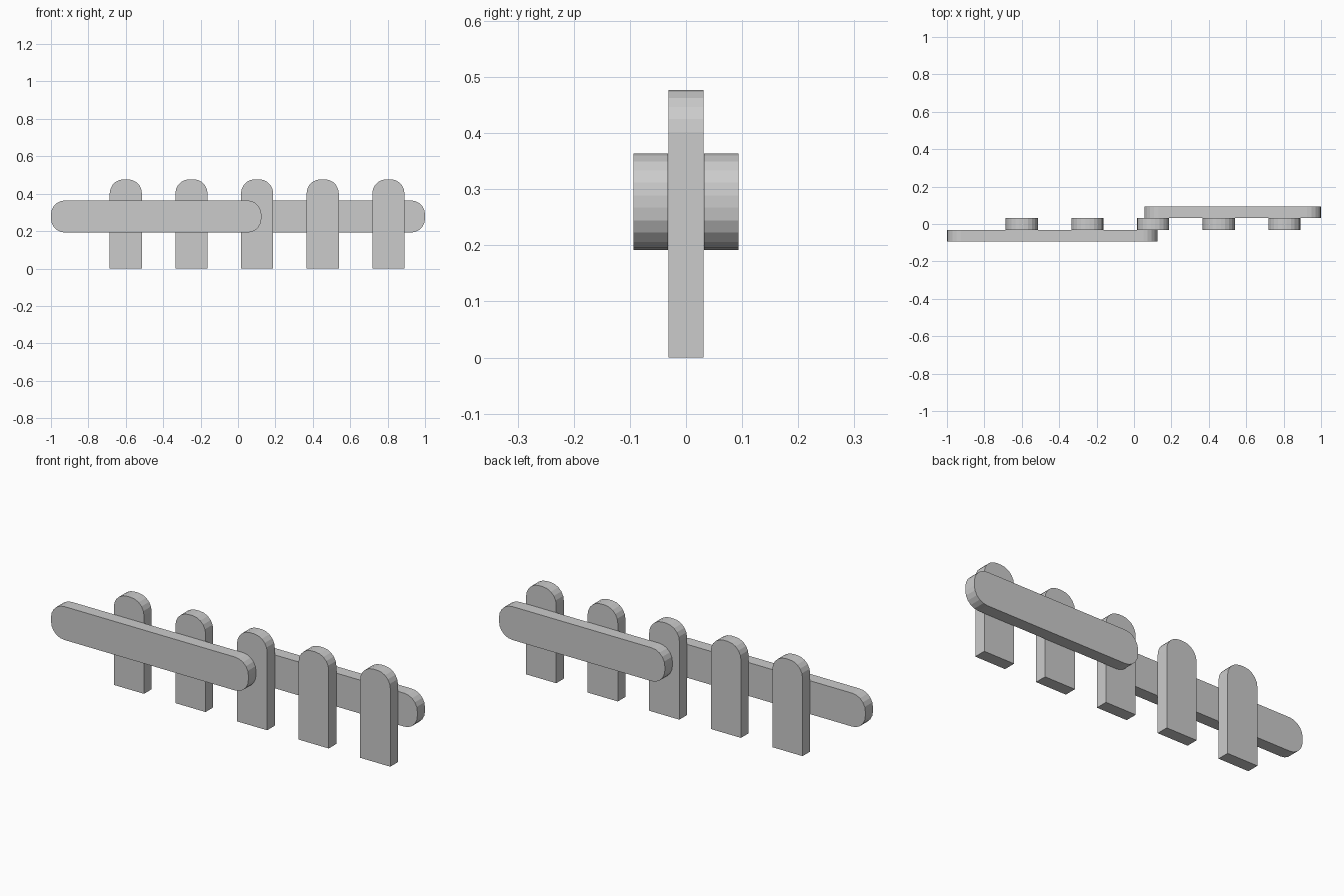
import bpy
import bmesh
from math import sin, cos, pi

cube = bpy.data.objects.get("Cube")
if cube:
    bpy.data.objects.remove(cube, do_unlink=True)

# One plain grey for the whole fence
grey = bpy.data.materials.new("plain grey")
grey.use_nodes = True
colour = (0.6, 0.6, 0.6, 1)
grey.diffuse_color = colour
grey.node_tree.nodes["Principled BSDF"].inputs["Base Color"].default_value = colour

RADIUS = 0.075
STEPS = 5


def corner(x, z, start):
    """Points of a quarter circle, anticlockwise from the start angle."""
    angles = [start + pi / 2 * i / STEPS for i in range(STEPS + 1)]
    return [(x + RADIUS * cos(a), z + RADIUS * sin(a)) for a in angles]


def plank(name, x0, x1, z0, z1, y0, y1, round_bottom):
    """Board in the xz plane with rounded corners, extruded along y."""
    r = RADIUS
    outline = corner(x1 - r, z1 - r, 0) + corner(x0 + r, z1 - r, pi / 2)
    if round_bottom:
        outline += corner(x0 + r, z0 + r, pi) + corner(x1 - r, z0 + r, 1.5 * pi)
    else:
        outline += [(x0, z0), (x1, z0)]
    bm = bmesh.new()
    face = bm.faces.new([bm.verts.new((x, y0, z)) for x, z in outline])
    extruded = bmesh.ops.extrude_face_region(bm, geom=[face], use_keep_orig=True)
    moved = [v for v in extruded["geom"] if isinstance(v, bmesh.types.BMVert)]
    bmesh.ops.translate(bm, verts=moved, vec=(0, y1 - y0, 0))
    bmesh.ops.recalc_face_normals(bm, faces=bm.faces[:])
    mesh = bpy.data.meshes.new(name)
    bm.to_mesh(mesh)
    bm.free()
    mesh.materials.append(grey)
    obj = bpy.data.objects.new(name, mesh)
    bpy.context.collection.objects.link(obj)
    return obj


# Five upright pickets with rounded tops
for i in range(5):
    x = -0.6 + 0.351 * i
    plank(f"picket_{i + 1}", x - 0.086, x + 0.086, 0, 0.477, -0.031, 0.031, False)

# Two overlapping rails, one on each side of the pickets
plank("front_rail", -1, 0.125, 0.192, 0.364, -0.094, -0.032, True)
plank("back_rail", 0.055, 1, 0.192, 0.364, 0.032, 0.094, True)
